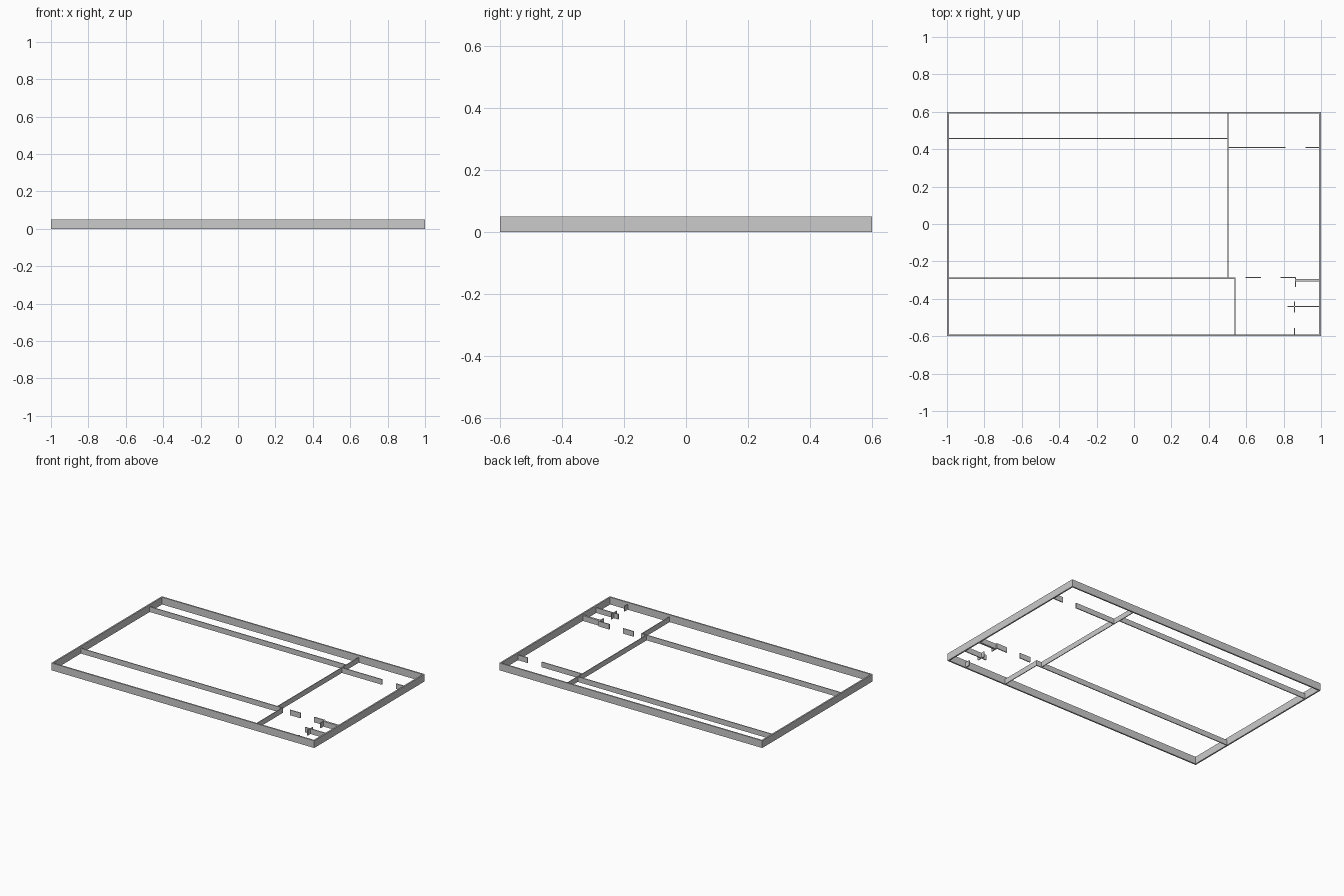
import bpy, bmesh

if "Cube" in bpy.data.objects:
    bpy.data.objects.remove(bpy.data.objects["Cube"])

OUTER_H, INNER_H = 0.05, 0.036
OUTER_T, INNER_T = 0.01, 0.006


def box(name, x0, x1, y0, y1, h):
    bm = bmesh.new()
    bmesh.ops.create_cube(bm, size=1)
    for v in bm.verts:
        v.co = (x0 if v.co.x < 0 else x1, y0 if v.co.y < 0 else y1, 0 if v.co.z < 0 else h)
    me = bpy.data.meshes.new(name)
    bm.to_mesh(me)
    bm.free()
    bpy.context.collection.objects.link(bpy.data.objects.new(name, me))


def wall_x(name, y, x0, x1, t=INNER_T):
    box(name, x0, x1, y - t / 2, y + t / 2, INNER_H)


def wall_y(name, x, y0, y1, t=INNER_T):
    box(name, x - t / 2, x + t / 2, y0, y1, INNER_H)


# Outer walls
T = OUTER_T
box("front_outer_wall", -1, 1, -0.6, -0.6 + T, OUTER_H)
box("back_outer_wall", -1, 1, 0.6 - T, 0.6, OUTER_H)
box("left_outer_wall", -1, -1 + T, -0.6 + T, 0.6 - T, OUTER_H)
box("right_outer_wall", 1 - T, 1, -0.6 + T, 0.6 - T, OUTER_H)

L, R, F, B = -1 + T, 1 - T, -0.6 + T, 0.6 - T

# Long partitions of the main hall
wall_x("back_hall_partition", 0.458, L, 0.503)
wall_x("front_hall_partition", -0.29, L, 0.54)
wall_y("hall_end_partition", 0.503, -0.287, B, 0.005)
wall_y("front_room_partition", 0.54, F, -0.287, 0.005)

# Back right room with doorway
wall_x("back_room_partition", 0.409, 0.506, 0.81)
wall_x("back_room_door_side", 0.409, 0.917, R)

# Front right rooms with doorways
wall_x("doorway_pier", -0.287, 0.597, 0.678)
wall_x("corner_partition", -0.287, 0.783, 0.863)
wall_y("corner_return", 0.863, -0.336, -0.284)
wall_x("small_room_back_wall", -0.301, 0.866, R, 0.014)
wall_x("small_room_divider", -0.441, 0.822, R)
wall_y("divider_cross_wall", 0.859, -0.473, -0.414)
wall_y("front_door_side", 0.859, F, -0.556)
